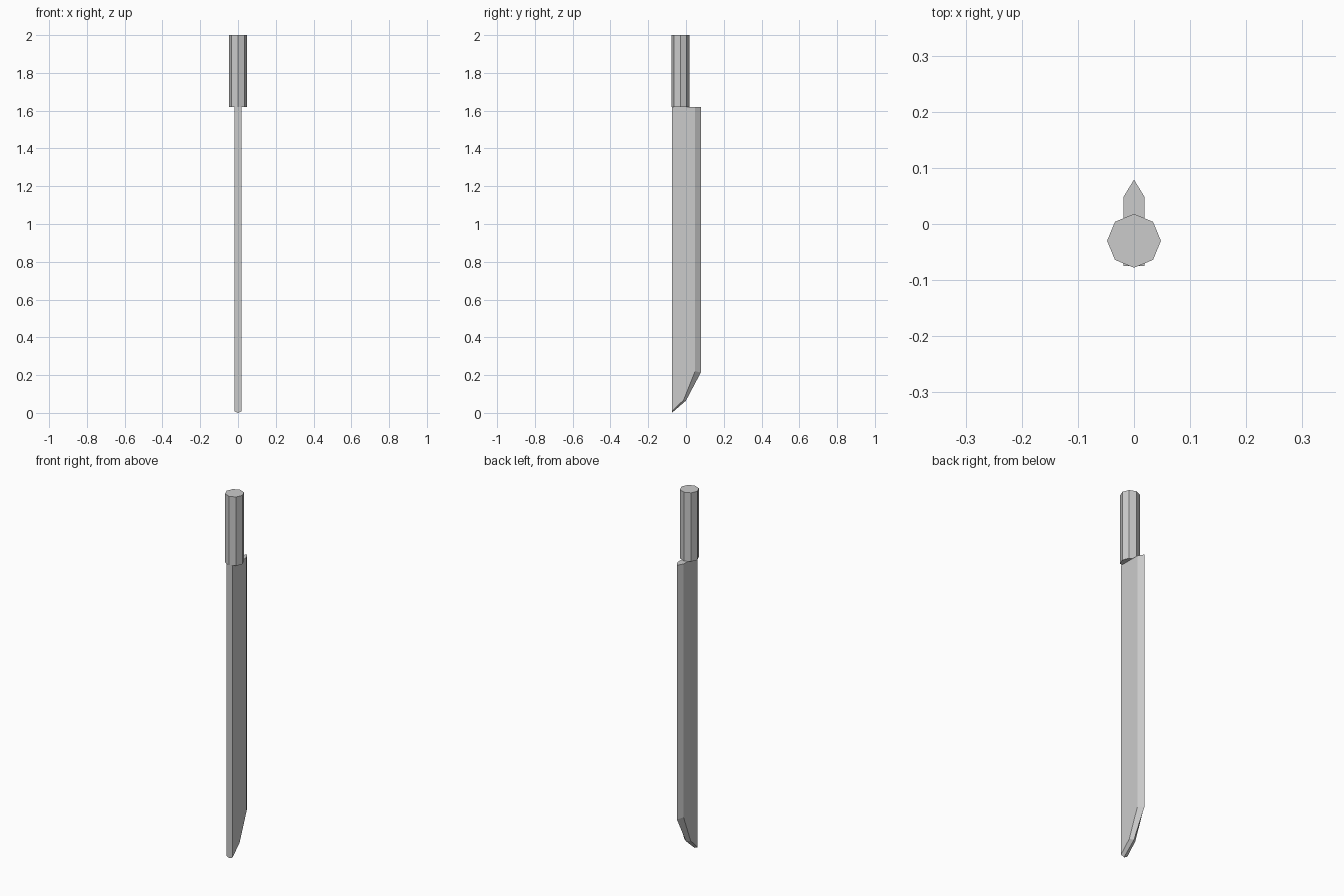
import bpy, bmesh
from math import pi

if "Cube" in bpy.data.objects:
    bpy.data.objects.remove(bpy.data.objects["Cube"])

TOP = 1.62       # where blade meets grip
HALF = 0.019     # half blade thickness
SPINE = -0.075


def make_object(name, bm):
    bmesh.ops.recalc_face_normals(bm, faces=bm.faces)
    mesh = bpy.data.meshes.new(name)
    bm.to_mesh(mesh)
    bm.free()
    obj = bpy.data.objects.new(name, mesh)
    bpy.context.collection.objects.link(obj)
    return obj


# Blade: flat sides, cutting edge on +y, angled tip (profiles are y, z)
side = [(0.048, TOP), (0.048, 0.22), (-0.013, 0.068), (SPINE, 0.008)]
edge = [(0.079, TOP), (0.079, 0.215), (0.0, 0.065), (SPINE, 0.0)]
bm = bmesh.new()
ridge = [bm.verts.new((0, y, z)) for y, z in edge]
flats = []
for sx in (-1, 1):
    flat = [bm.verts.new((sx * HALF, y, z)) for y, z in side]
    flat.append(bm.verts.new((sx * HALF, SPINE, TOP)))
    bm.faces.new(flat)
    # bevel strip from flat side to cutting edge
    for i in range(3):
        bm.faces.new((flat[i], flat[i + 1], ridge[i + 1], ridge[i]))
    flats.append(flat)
a, b = flats
bm.faces.new((a[4], a[3], ridge[3], b[3], b[4]))   # spine
bm.faces.new((a[4], a[0], ridge[0], b[0], b[4]))   # top cap
make_object("blade", bm)

# Grip: eight-sided cylinder set towards the spine
bpy.ops.mesh.primitive_cylinder_add(vertices=8, radius=0.048, depth=2 - TOP,
                                    location=(0, -0.03, (2 + TOP) / 2))
bpy.context.object.name = "grip"
